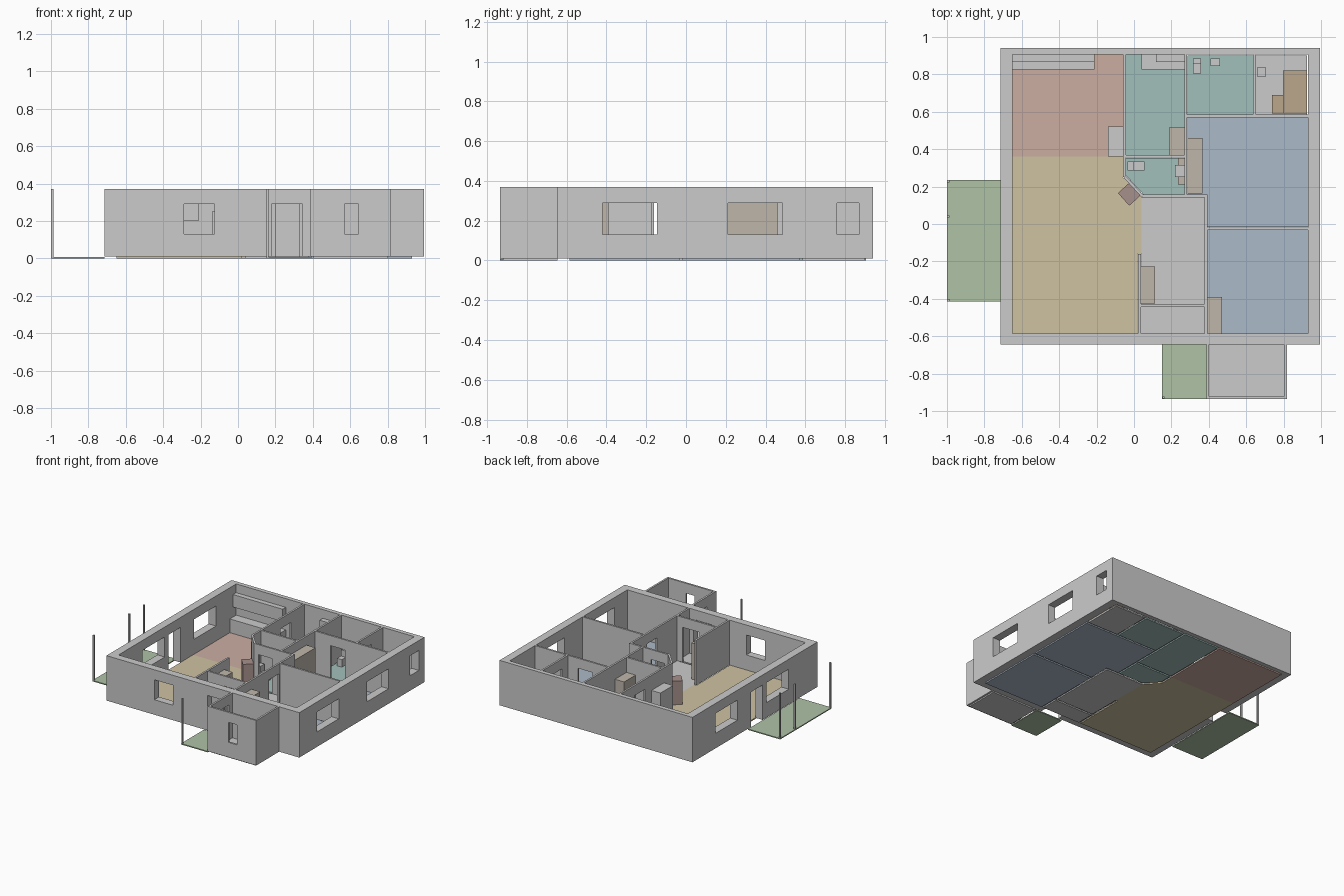
import bpy, bmesh, math
from mathutils import Vector

if "Cube" in bpy.data.objects:
    bpy.data.objects.remove(bpy.data.objects["Cube"])

BASE, TOP = 0.01, 0.37
DOOR, WIN = (BASE, 0.29), (0.13, 0.29)

def mat(name, r, g, b):
    m = bpy.data.materials.new(name)
    m.diffuse_color = (r, g, b, 1)
    m.use_nodes = True
    m.node_tree.nodes["Principled BSDF"].inputs["Base Color"].default_value = m.diffuse_color
    return m

SAND = mat("sand", 0.62, 0.54, 0.36)
ROSE = mat("rose", 0.60, 0.42, 0.36)
TEAL = mat("teal", 0.36, 0.53, 0.50)
BLUE = mat("blue", 0.41, 0.49, 0.58)
GREEN = mat("green", 0.43, 0.54, 0.38)
WOOD = mat("wood", 0.50, 0.39, 0.26)
TAN = mat("tan", 0.52, 0.47, 0.41)
BRICK = mat("brick", 0.38, 0.28, 0.26)

def finish(name, bm, material=None):
    bmesh.ops.recalc_face_normals(bm, faces=bm.faces)
    me = bpy.data.meshes.new(name)
    bm.to_mesh(me)
    bm.free()
    ob = bpy.data.objects.new(name, me)
    bpy.context.collection.objects.link(ob)
    if material:
        me.materials.append(material)
    return ob

def prism(name, pts, z0, z1, material=None):
    """Extrude a plan outline from z0 to z1."""
    bm = bmesh.new()
    f = bm.faces.new([bm.verts.new((x, y, z0)) for x, y in pts])
    r = bmesh.ops.extrude_face_region(bm, geom=[f])
    for v in r["geom"]:
        if isinstance(v, bmesh.types.BMVert):
            v.co.z = z1
    bm.normal_update()
    return finish(name, bm, material)

def box(name, x0, x1, y0, y1, z0, z1, material=None):
    return prism(name, [(x0, y0), (x1, y0), (x1, y1), (x0, y1)], z0, z1, material)

def wall(name, a, b, thick, holes=()):
    """Wall centred on line a-b; holes are (start, end, (z0, z1)) along it."""
    a, b = Vector((*a, 0)), Vector((*b, 0))
    d = (b - a).normalized()
    n = Vector((-d.y, d.x, 0))
    us = sorted({0.0, (b - a).length, *[u for h in holes for u in h[:2]]})
    zs = sorted({BASE, TOP, *[z for h in holes for z in h[2]]})
    bm = bmesh.new()
    grid = {(u, z): bm.verts.new(a + d * u + Vector((0, 0, z)) - n * thick / 2)
            for u in us for z in zs}
    for u0, u1 in zip(us, us[1:]):
        for z0, z1 in zip(zs, zs[1:]):
            um, zm = (u0 + u1) / 2, (z0 + z1) / 2
            if any(h[0] < um < h[1] and h[2][0] < zm < h[2][1] for h in holes):
                continue
            bm.faces.new([grid[k] for k in ((u0, z0), (u1, z0), (u1, z1), (u0, z1))])
    bmesh.ops.delete(bm, geom=[v for v in bm.verts if not v.link_faces], context='VERTS')
    r = bmesh.ops.extrude_face_region(bm, geom=bm.faces[:])
    bmesh.ops.translate(bm, vec=n * thick,
                        verts=[v for v in r["geom"] if isinstance(v, bmesh.types.BMVert)])
    return finish(name, bm)

def xwall(name, x, y0, y1, t, *holes):
    return wall(name, (x, y0), (x, y1), t, [(h[0] - y0, h[1] - y0, h[2]) for h in holes])

def ywall(name, y, x0, x1, t, *holes):
    return wall(name, (x0, y), (x1, y), t, [(h[0] - x0, h[1] - x0, h[2]) for h in holes])

# Outer walls with windows and doors
ywall("front_wall", -0.615, -0.715, 0.995, 0.06,
      (-0.29, -0.125, WIN), (0.18, 0.345, DOOR))
ywall("back_wall", 0.9225, -0.715, 0.995, 0.035)
xwall("left_wall", -0.6825, -0.585, 0.905, 0.065,
      (-0.28, 0.0, WIN), (0.05, 0.2, DOOR), (0.37, 0.65, WIN))
xwall("right_wall", 0.9625, -0.585, 0.905, 0.065,
      (-0.42, -0.145, WIN), (0.21, 0.485, WIN), (0.76, 0.87, WIN))

# Front storage room
T = 0.015
ywall("storage_front_wall", -0.9285, 0.387, 0.817, T, (0.57, 0.645, WIN))
xwall("storage_left_wall", 0.3945, -0.921, -0.645, T, (-0.82, -0.69, DOOR))
xwall("storage_right_wall", 0.8095, -0.921, -0.645, T)

# Partition walls
xwall("living_partition", 0.03, -0.585, -0.16, T)
ywall("vestibule_wall", -0.435, 0.0375, 0.38, T, (0.18, 0.33, DOOR))
xwall("hall_wall", 0.3855, -0.585, 0.158, T,
      (-0.17, -0.045, DOOR), (0.0, 0.13, DOOR))
ywall("bedroom_divider", -0.025, 0.393, 0.93, T)
ywall("hall_end_wall", 0.15, 0.042, 0.378, T, (0.08, 0.2, DOOR))
wall("angled_wall", (-0.049, 0.252), (0.045, 0.149), T)
xwall("kitchen_partition", -0.05, 0.25, 0.905, T, (0.6, 0.73, DOOR))
ywall("toilet_wall", 0.362, -0.043, 0.27, T)
xwall("utility_wall", 0.277, 0.157, 0.905, T)
ywall("bath_wall", 0.577, 0.284, 0.93, T, (0.42, 0.55, DOOR))
xwall("sauna_wall", 0.645, 0.584, 0.905, T, (0.66, 0.76, DOOR))

# Room floors
prism("living_floor", [(-0.65, -0.585), (0.02, -0.585), (0.02, -0.16), (0.04, -0.16),
                       (0.04, 0.145), (-0.058, 0.25), (-0.058, 0.36), (-0.65, 0.36)],
      0, BASE, SAND)
box("kitchen_floor", -0.65, -0.058, 0.36, 0.905, 0, BASE, ROSE)
box("utility_floor", -0.042, 0.27, 0.37, 0.905, 0, BASE, TEAL)
prism("toilet_floor", [(0.05, 0.158), (0.27, 0.158), (0.27, 0.354), (-0.042, 0.354),
                       (-0.042, 0.258)], 0, BASE, TEAL)
box("bath_floor", 0.285, 0.637, 0.585, 0.9, 0, BASE, TEAL)
box("sauna_floor", 0.653, 0.925, 0.585, 0.9, 0, BASE)
prism("large_bedroom_floor", [(0.393, -0.017), (0.93, -0.017), (0.93, 0.57), (0.285, 0.57),
                              (0.285, 0.158), (0.393, 0.158)], 0, BASE, BLUE)
box("small_bedroom_floor", 0.393, 0.93, -0.585, -0.033, 0, BASE, BLUE)
box("hall_floor", 0.04, 0.378, -0.427, 0.142, 0, BASE)
box("vestibule_floor", 0.038, 0.378, -0.585, -0.443, 0, BASE)
box("storage_floor", 0.402, 0.802, -0.921, -0.645, 0, BASE)

# Terraces and their posts
box("side_terrace", -1.0, -0.715, -0.415, 0.235, 0, 0.008, GREEN)
box("entrance_porch", 0.15, 0.387, -0.935, -0.645, 0, 0.008, GREEN)
P = 0.006
for i, (x, y) in enumerate([(-0.993, 0.228), (-0.993, 0.04), (-0.993, -0.408), (0.158, -0.928)]):
    box(f"post_{i + 1}", x - P, x + P, y - P, y + P, 0.008, TOP)

# Kitchen and utility units
box("kitchen_counter", -0.65, -0.21, 0.825, 0.905, BASE, 0.12)
box("kitchen_wall_cabinet", -0.65, -0.21, 0.865, 0.905, 0.2, 0.3)
box("refrigerator", -0.138, -0.058, 0.36, 0.52, BASE, 0.25)
box("utility_counter", 0.04, 0.269, 0.825, 0.905, BASE, 0.12)
box("utility_wall_cabinet", 0.118, 0.269, 0.865, 0.905, 0.2, 0.3)
box("utility_cupboard", 0.188, 0.269, 0.37, 0.515, BASE, 0.25, TAN)

# Wardrobes
box("bedroom_wardrobe", 0.285, 0.365, 0.162, 0.46, BASE, 0.3, TAN)
box("small_bedroom_wardrobe", 0.393, 0.47, -0.585, -0.39, BASE, 0.3, TAN)
box("hall_wardrobe", 0.038, 0.112, -0.425, -0.228, BASE, 0.3, TAN)

# Corner fireplace, turned to the angled wall
c, s = Vector((-0.022, 0.162)), 0.064
fire = [(c.x + s * math.cos(math.radians(a)), c.y + s * math.sin(math.radians(a)))
        for a in (87, 177, 267, 357)]
prism("fireplace", fire, BASE, 0.2, BRICK)

# Toilets and basins
box("toilet_bowl", 0.0, 0.055, 0.285, 0.335, BASE, 0.07)
box("toilet_tank", -0.035, 0.0, 0.285, 0.335, BASE, 0.12)
box("bath_toilet_bowl", 0.315, 0.357, 0.805, 0.855, BASE, 0.07)
box("bath_toilet_tank", 0.315, 0.357, 0.855, 0.885, BASE, 0.12)
box("bath_basin", 0.41, 0.46, 0.845, 0.885, 0.1, 0.13)
box("toilet_vanity", 0.235, 0.269, 0.21, 0.352, BASE, 0.12, TAN)
box("toilet_basin", 0.22, 0.269, 0.25, 0.315, 0.12, 0.135)

# Sauna benches and heater
box("sauna_upper_bench", 0.797, 0.925, 0.59, 0.82, BASE, 0.13, WOOD)
box("sauna_lower_bench", 0.737, 0.797, 0.59, 0.69, BASE, 0.07, WOOD)
box("sauna_heater", 0.66, 0.703, 0.787, 0.84, BASE, 0.1)
